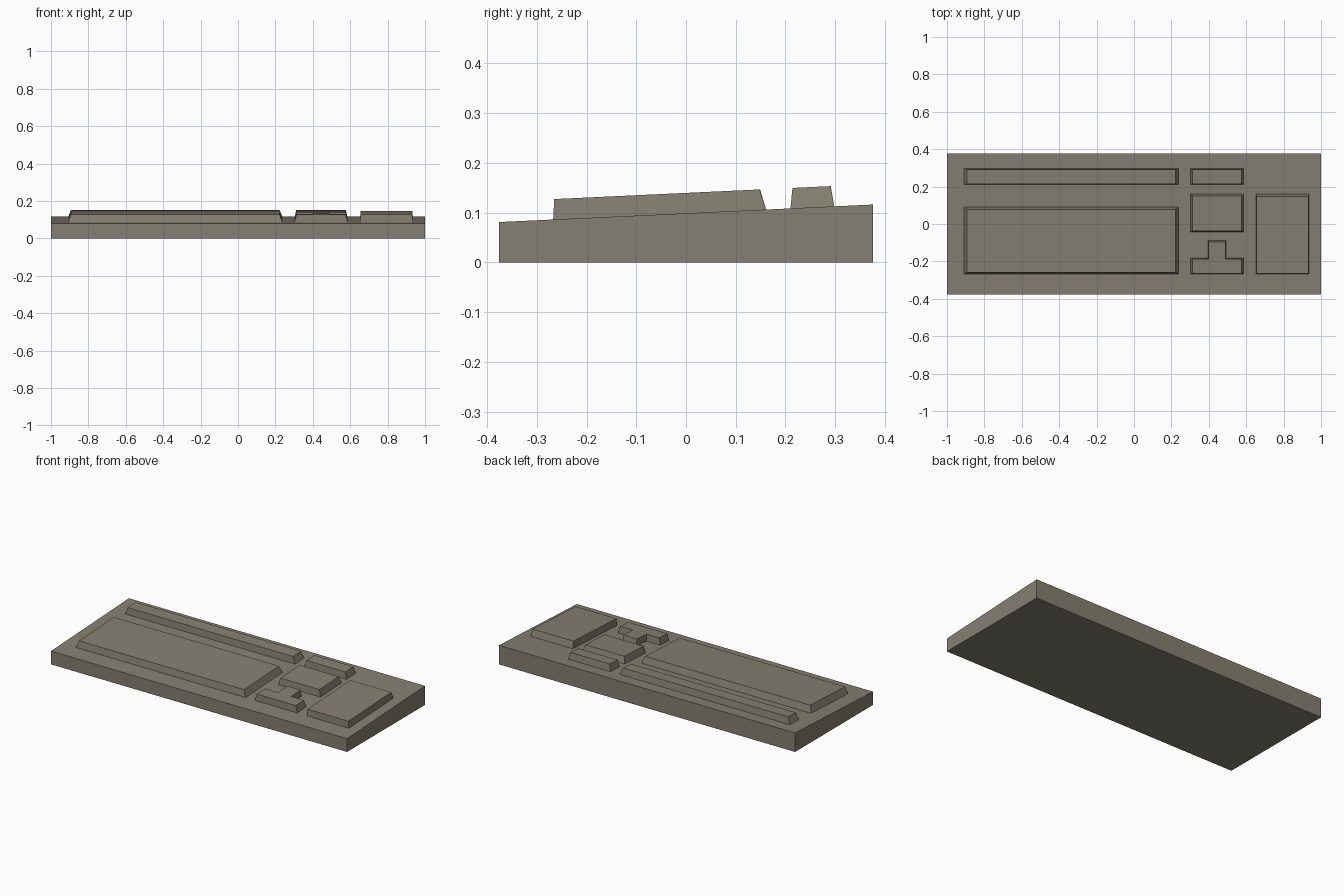
import bpy
import bmesh

if "Cube" in bpy.data.objects:
    bpy.data.objects.remove(bpy.data.objects["Cube"])

HALF_Y = 0.376
KEY_HEIGHT = 0.041

mat = bpy.data.materials.new("warm grey")
mat.diffuse_color = (0.235, 0.215, 0.168, 1)
mat.use_nodes = True
mat.node_tree.nodes["Principled BSDF"].inputs["Base Color"].default_value = mat.diffuse_color


def deck_z(y):
    """Height of the sloping case top at depth y."""
    return 0.0985 + 0.0468 * y


def loft(name, low, high):
    """Solid between two matching counter-clockwise loops."""
    bm = bmesh.new()
    a = [bm.verts.new(p) for p in low]
    b = [bm.verts.new(p) for p in high]
    bm.faces.new(a[::-1])
    bm.faces.new(b)
    n = len(a)
    for i in range(n):
        j = (i + 1) % n
        bm.faces.new((a[i], a[j], b[j], b[i]))
    mesh = bpy.data.meshes.new(name)
    bm.to_mesh(mesh)
    bm.free()
    mesh.materials.append(mat)
    obj = bpy.data.objects.new(name, mesh)
    bpy.context.collection.objects.link(obj)


def key_block(name, low, high):
    """Raised key group following the slope of the case."""
    loft(name, [(x, y, deck_z(y)) for x, y in low],
         [(x, y, deck_z(y) + KEY_HEIGHT) for x, y in high])


def rect(x0, x1, y0, y1):
    return [(x0, y0), (x1, y0), (x1, y1), (x0, y1)]


def tee(x0, x1, s0, s1, y0, y1, y2):
    return [(x0, y0), (x1, y0), (x1, y1), (s1, y1),
            (s1, y2), (s0, y2), (s0, y1), (x0, y1)]


# Wedge-shaped case
outline = rect(-1, 1, -HALF_Y, HALF_Y)
loft("case", [(x, y, 0) for x, y in outline],
     [(x, y, deck_z(y)) for x, y in outline])

# Rectangular key groups: x0, x1, y0, y1, side inset, front inset, back inset
groups = {
    "main_keys": (-0.909, 0.238, -0.267, 0.091, 0.016, 0.008, 0.013),
    "function_keys": (-0.909, 0.238, 0.21, 0.298, 0.016, 0.004, 0.007),
    "system_keys": (0.302, 0.586, 0.21, 0.298, 0.010, 0.004, 0.007),
    "navigation_keys": (0.302, 0.586, -0.042, 0.161, 0.010, 0.005, 0.012),
    "number_pad": (0.652, 0.936, -0.267, 0.161, 0.004, 0.002, 0.013),
}
for name, (x0, x1, y0, y1, side, front, back) in groups.items():
    key_block(name, rect(x0, x1, y0, y1),
              rect(x0 + side, x1 - side, y0 + front, y1 - back))

# T-shaped arrow key group
key_block("arrow_keys",
          tee(0.302, 0.586, 0.396, 0.492, -0.267, -0.182, -0.088),
          tee(0.312, 0.576, 0.399, 0.489, -0.265, -0.187, -0.096))
